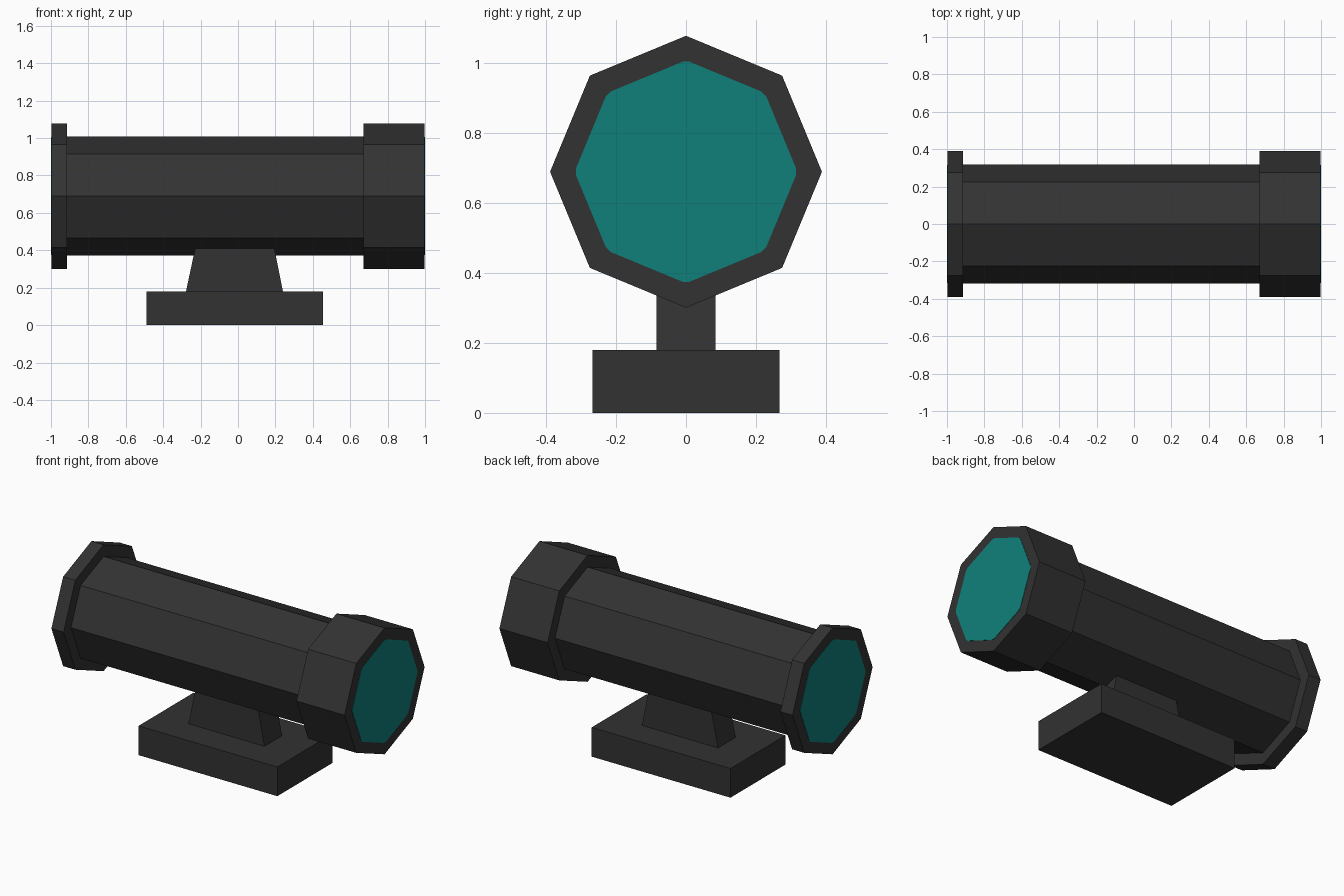
import bpy, bmesh
from math import sin, cos, pi, radians

if "Cube" in bpy.data.objects:
    bpy.data.objects.remove(bpy.data.objects["Cube"])

AXIS_Z = 0.69


def material(name, rgb):
    m = bpy.data.materials.new(name)
    m.diffuse_color = (*rgb, 1.0)
    m.use_nodes = True
    m.node_tree.nodes["Principled BSDF"].inputs["Base Color"].default_value = m.diffuse_color
    return m


black = material("matte black", (0.032, 0.032, 0.032))
teal = material("teal glass", (0.005, 0.215, 0.195))


def prism(name, ring_a, ring_b, mat):
    """Solid between two matching rings of points."""
    bm = bmesh.new()
    a = [bm.verts.new(p) for p in ring_a]
    b = [bm.verts.new(p) for p in ring_b]
    bm.faces.new(a)
    bm.faces.new(b)
    n = len(a)
    for i in range(n):
        j = (i + 1) % n
        bm.faces.new((a[i], a[j], b[j], b[i]))
    bmesh.ops.recalc_face_normals(bm, faces=bm.faces)
    mesh = bpy.data.meshes.new(name)
    bm.to_mesh(mesh)
    bm.free()
    mesh.materials.append(mat)
    ob = bpy.data.objects.new(name, mesh)
    bpy.context.collection.objects.link(ob)
    return ob


def octagon(x, r, clip=0.0):
    """Octagon across the x axis, point up; clip trims its corners."""
    offsets = (-clip, clip) if clip else (0.0,)
    angles = [i * pi / 4 + o for i in range(8) for o in offsets]
    return [(x, r * sin(t), AXIS_Z + r * cos(t)) for t in angles]


def rect(x0, x1, y, z):
    return [(x0, -y, z), (x1, -y, z), (x1, y, z), (x0, y, z)]


def barrel(name, x0, x1, r):
    return prism(name, octagon(x0, r), octagon(x1, r), black)


# Sight body: tube and the two end collars
barrel("tube", -0.93, 0.69, 0.317)
barrel("rear_collar", -0.998, -0.915, 0.389)
barrel("front_collar", 0.67, 0.998, 0.389)

# Thin lens plates on both ends
for name, s in (("rear_lens", -1), ("front_lens", 1)):
    prism(name, octagon(s * 0.996, 0.315, radians(1.8)),
          octagon(s * 1.0, 0.315, radians(1.8)), teal)

# Mount: tapered stem on a flat base block
prism("stem", rect(-0.278, 0.24, 0.085, 0.18), rect(-0.228, 0.193, 0.085, 0.415), black)
prism("base", rect(-0.49, 0.455, 0.267, 0.0), rect(-0.49, 0.455, 0.267, 0.18), black)
